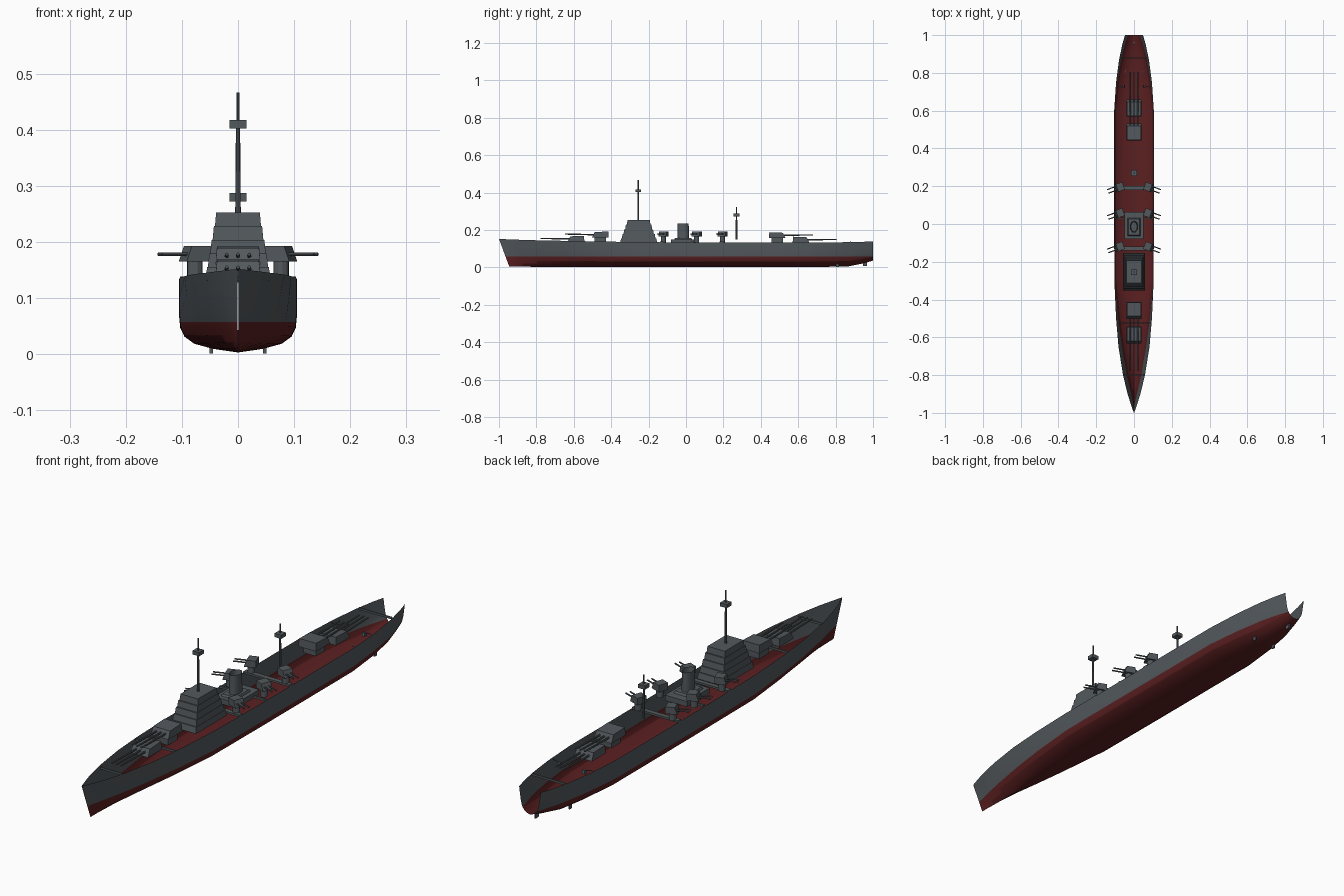
import bpy, bmesh, math
from mathutils import Matrix, Vector

cube = bpy.data.objects.get("Cube")
if cube:
    bpy.data.objects.remove(cube)


def material(name, colour):
    m = bpy.data.materials.new(name)
    m.use_nodes = True
    m.diffuse_color = (*colour, 1)
    m.node_tree.nodes["Principled BSDF"].inputs["Base Color"].default_value = (*colour, 1)
    return m


GREY = material("naval grey", (0.085, 0.098, 0.108))
RED = material("antifouling red", (0.105, 0.014, 0.015))


def finish(name, bm, mats=(GREY,), smooth=False):
    me = bpy.data.meshes.new(name)
    bm.to_mesh(me)
    bm.free()
    ob = bpy.data.objects.new(name, me)
    bpy.context.collection.objects.link(ob)
    for m in mats:
        me.materials.append(m)
    if smooth:
        bpy.ops.object.select_all(action="DESELECT")
        ob.select_set(True)
        bpy.context.view_layer.objects.active = ob
        bpy.ops.object.shade_smooth_by_angle(angle=math.radians(35))
    return ob


def add_box(bm, centre, size, taper=1.0):
    """Box whose top face is scaled by taper."""
    vs = bmesh.ops.create_cube(bm, size=1)["verts"]
    for v in vs:
        k = taper if v.co.z > 0 else 1
        v.co = Vector((v.co.x * size[0] * k, v.co.y * size[1] * k, v.co.z * size[2])) + Vector(centre)


def add_rod(bm, a, b, r1, r2=None, sides=8):
    a, b = Vector(a), Vector(b)
    d = b - a
    rot = d.to_track_quat("Z", "Y").to_matrix().to_4x4()
    bmesh.ops.create_cone(bm, cap_ends=True, segments=sides, radius1=r1,
                          radius2=r1 if r2 is None else r2, depth=d.length,
                          matrix=Matrix.Translation((a + b) / 2) @ rot)


def box(name, centre, size, taper=1.0):
    bm = bmesh.new()
    add_box(bm, centre, size, taper)
    return finish(name, bm)


# Hull: an open shell lofted through stations (y, half width, keel, sheer, V-ness)
STATIONS = [
    (-1.0, 0.001, 0.005, 0.152, 1), (-0.95, 0.018, 0.005, 0.15, 1),
    (-0.9, 0.034, 0.004, 0.148, 0.95), (-0.8, 0.058, 0.003, 0.145, 0.8),
    (-0.65, 0.082, 0.003, 0.142, 0.5), (-0.5, 0.095, 0.003, 0.139, 0.25),
    (-0.3, 0.104, 0.003, 0.136, 0), (0.0, 0.105, 0.003, 0.133, 0),
    (0.3, 0.105, 0.003, 0.132, 0), (0.6, 0.105, 0.003, 0.132, 0),
    (0.75, 0.095, 0.003, 0.133, 0.15), (0.87, 0.079, 0.006, 0.135, 0.3),
    (0.95, 0.062, 0.022, 0.137, 0.4), (1.0, 0.048, 0.036, 0.138, 0.45),
]
HEIGHT = [0, 0.05, 0.12, 0.22, 0.34, 0.5, 0.75, 1]
FULL = [0, 0.42, 0.74, 0.91, 0.98, 1, 1, 1]
VEE = [0, 0.14, 0.27, 0.4, 0.53, 0.67, 0.85, 1]
bm = bmesh.new()
rows = []
for y, w, keel, sheer, vee in STATIONS:
    half = []
    for s, f, v in zip(HEIGHT, FULL, VEE):
        rake = 0.055 * (1 - s) * max(0, (-y - 0.8) / 0.2)
        half.append((w * (f + (v - f) * vee), y + rake, keel + (sheer - keel) * s))
    ring = [(-x, yy, z) for x, yy, z in reversed(half[1:])] + half
    rows.append([bm.verts.new(p) for p in ring])
for r0, r1 in zip(rows, rows[1:]):
    for i in range(len(r0) - 1):
        bm.faces.new((r0[i], r0[i + 1], r1[i + 1], r1[i]))
WATERLINE = 0.057
bmesh.ops.bisect_plane(bm, geom=bm.verts[:] + bm.edges[:] + bm.faces[:],
                       plane_co=(0, 0, WATERLINE), plane_no=(0, 0, 1))
for f in bm.faces:
    f.material_index = 1 if f.calc_center_median().z < WATERLINE else 0
    if f.normal.z > 0.5:
        f.normal_flip()
finish("hull", bm, (GREY, RED), smooth=True)

# Cross beams spanning the open hull
for name, y, half, depth in [("forward_beam", -0.13, 0.103, 0.02), ("after_beam", 0.19, 0.103, 0.02),
                             ("middle_beam", 0.03, 0.103, 0.008), ("bow_beam", -0.8, 0.055, 0.005),
                             ("turret_beam", -0.525, 0.09, 0.006), ("stern_beam", 0.88, 0.074, 0.005)]:
    box(name, (0, y, 0.134), (half * 2, depth, 0.008))

# Bridge tower in five tapering tiers
bm = bmesh.new()
for i in range(5):
    add_box(bm, (0, -0.253, 0.143 + i * 0.0243),
            (0.116 - i * 0.0085, 0.198 - i * 0.018, 0.0245), 0.95)
finish("bridge_tower", bm)


# Masts with a square lookout platform
def mast(name, y, base, platform, top, r):
    bm = bmesh.new()
    add_rod(bm, (0, y, base), (0, y, platform), r, r * 0.75)
    add_rod(bm, (0, y, platform), (0, y, top), r * 0.6)
    add_box(bm, (0, y, platform), (0.03, 0.03, 0.015))
    finish(name, bm)


mast("fore_mast", -0.255, 0.25, 0.41, 0.466, 0.005)
mast("main_mast", 0.27, 0.148, 0.28, 0.324, 0.005)

# Funnel and its deckhouse
box("funnel_house", (0, -0.008, 0.139), (0.1, 0.145, 0.022))
box("funnel_base", (0, -0.015, 0.152), (0.07, 0.1, 0.012), 0.85)
bm = bmesh.new()
bmesh.ops.create_cone(bm, cap_ends=True, segments=24, radius1=1, radius2=0.95, depth=1,
                      matrix=Matrix.Translation((0, -0.015, 0.193))
                      @ Matrix.Diagonal((0.021, 0.031, 0.085, 1)))
top = max(bm.faces, key=lambda f: f.calc_center_median().z)
bmesh.ops.inset_region(bm, faces=[top], thickness=0.004)
bmesh.ops.translate(bm, verts=top.verts[:], vec=(0, 0, -0.03))
finish("funnel", bm, smooth=True)


# Main triple-gun turrets; facing is -1 for forward, 1 for aft
def main_turret(name, y, z, facing):
    bm = bmesh.new()
    add_box(bm, (0, y, (z + 0.128) / 2), (0.056, 0.06, z - 0.128))
    add_box(bm, (0, y, z + 0.016), (0.08, 0.09, 0.032), 0.94)
    # sloped gun face
    for v in bm.verts:
        if v.co.z > z + 0.03 and (v.co.y - y) * facing > 0:
            v.co.y -= 0.012 * facing
            v.co.z -= 0.003
    for x in (-0.02, 0, 0.02):
        add_rod(bm, (x, y + 0.035 * facing, z + 0.015),
                (x, y + 0.19 * facing, z + 0.018), 0.004, 0.003)
    finish(name, bm)


main_turret("front_low_turret", -0.588, 0.137, -1)
main_turret("front_high_turret", -0.458, 0.16, -1)
main_turret("rear_high_turret", 0.488, 0.156, 1)
main_turret("rear_low_turret", 0.615, 0.132, 1)


# Twin secondary turrets along both sides, trained outward and slightly forward
def side_turret(name, y, side):
    bm = bmesh.new()
    add_rod(bm, (0, 0, 0.134), (0, 0, 0.167), 0.014, sides=12)
    add_box(bm, (0, 0, 0.179), (0.046, 0.042, 0.028))
    for v in bm.verts:
        if v.co.z > 0.19 and v.co.x > 0:
            v.co.x -= 0.01
    for off in (-0.01, 0.01):
        add_rod(bm, (0.015, off, 0.178), (0.066, off, 0.178), 0.003)
    bm.transform(Matrix.Translation((0.077, y, 0)) @ Matrix.Rotation(math.radians(-20), 4, "Z"))
    if side < 0:
        bm.transform(Matrix.Scale(-1, 4, (1, 0, 0)))
        bmesh.ops.reverse_faces(bm, faces=bm.faces[:])
    finish(name, bm)


for place, y in [("forward", -0.12), ("middle", 0.057), ("after", 0.195)]:
    for word, side in [("left", 1), ("right", -1)]:
        side_turret(f"{word}_{place}_side_turret", y, side)

# Light guns near the stern, rudder and shaft struts
for word, side in [("left", 1), ("right", -1)]:
    bm = bmesh.new()
    add_box(bm, (side * 0.055, 0.73, 0.122), (0.014, 0.014, 0.016), 0.7)
    add_rod(bm, (side * 0.055, 0.73, 0.128), (side * 0.088, 0.725, 0.132), 0.002, sides=6)
    finish(f"{word}_light_gun", bm)
    box(f"{word}_shaft_strut", (side * 0.048, 0.81, 0.009), (0.006, 0.016, 0.016))
box("rudder", (0, 0.957, 0.02), (0.006, 0.02, 0.024))
